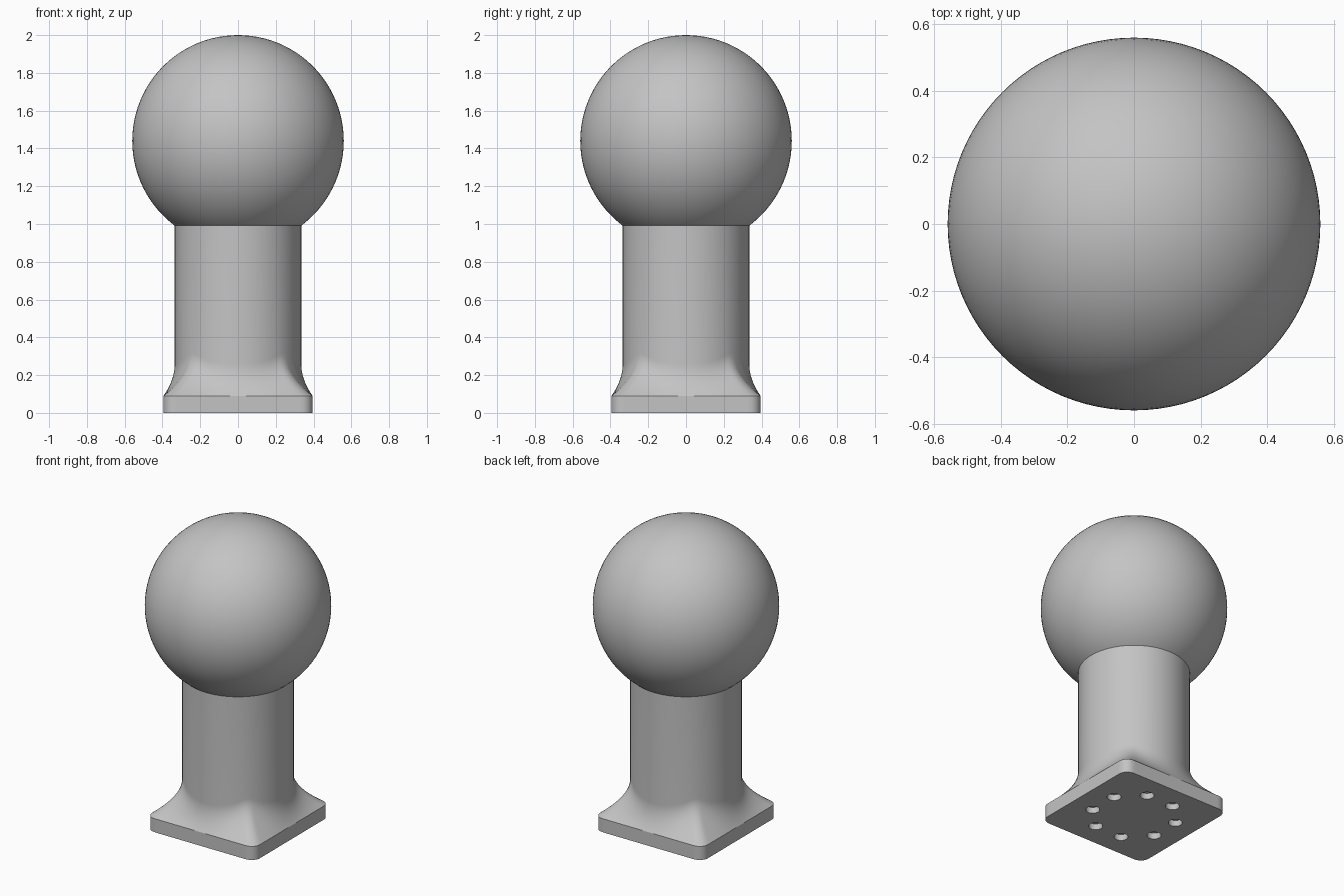
import bpy, bmesh
from math import sin, cos, pi, sqrt, tau

if "Cube" in bpy.data.objects:
    bpy.data.objects.remove(bpy.data.objects["Cube"])

SEG = 192
COLUMN_R, HALF, CORNER_R, PLATE_H = 0.335, 0.395, 0.06, 0.09
BALL_R, BALL_Z = 0.56, 1.44

grey = bpy.data.materials.new("plain grey")
grey.use_nodes = True
colour = (0.55, 0.55, 0.55, 1)
grey.diffuse_color = colour
grey.node_tree.nodes["Principled BSDF"].inputs["Base Color"].default_value = colour


def make_object(name, bm):
    bmesh.ops.recalc_face_normals(bm, faces=bm.faces)
    mesh = bpy.data.meshes.new(name)
    bm.to_mesh(mesh)
    bm.free()
    mesh.materials.append(grey)
    obj = bpy.data.objects.new(name, mesh)
    bpy.context.collection.objects.link(obj)
    return obj


def select_only(obj):
    bpy.ops.object.select_all(action='DESELECT')
    obj.select_set(True)
    bpy.context.view_layer.objects.active = obj


def plate_radius(a):
    """Distance from the axis to the rounded square's outline."""
    c, s = sorted((abs(cos(a)), abs(sin(a))), reverse=True)
    k = HALF - CORNER_R
    if HALF * s / c <= k:
        return HALF / c
    return k * (c + s) + sqrt(CORNER_R ** 2 - (k * (c - s)) ** 2)


# Pedestal: square plate flaring up into a round column
bm = bmesh.new()
angles = [tau * i / SEG for i in range(SEG)]


def ring(point):
    verts = []
    for a in angles:
        r, z = point(plate_radius(a))
        verts.append(bm.verts.new((r * cos(a), r * sin(a), z)))
    return verts


def flare(t):
    def point(edge):
        spread = edge - COLUMN_R
        height = 0.17 + 0.4 * (spread - 0.06)
        return COLUMN_R + spread * (1 - t) ** 2, PLATE_H + height * t
    return point


rings = [ring(lambda edge: (edge, 0))]
rings += [ring(flare(i / 14)) for i in range(15)]
rings.append(ring(lambda edge: (COLUMN_R, 1.1)))
for low, high in zip(rings, rings[1:]):
    for i in range(SEG):
        j = (i + 1) % SEG
        bm.faces.new((low[i], low[j], high[j], high[i]))
bm.faces.new(rings[0])
bm.faces.new(rings[-1])
pedestal = make_object("pedestal", bm)

# Ring of eight shallow round sockets in the underside
bm = bmesh.new()
for i in range(8):
    a = tau * (i + 0.5) / 8
    made = bmesh.ops.create_cone(bm, cap_ends=True, segments=32,
                                 radius1=0.042, radius2=0.042, depth=0.08)
    bmesh.ops.translate(bm, verts=made["verts"], vec=(0.26 * cos(a), 0.26 * sin(a), 0))
cutter = make_object("socket_cutter", bm)
cutter.hide_render = True
cut = pedestal.modifiers.new("sockets", 'BOOLEAN')
cut.operation = 'DIFFERENCE'
cut.solver = 'EXACT'
cut.object = cutter
select_only(pedestal)
bpy.ops.object.modifier_apply(modifier=cut.name)
bpy.data.objects.remove(cutter)
bpy.ops.object.shade_smooth_by_angle(angle=pi / 7)

# Ball resting on the column
bm = bmesh.new()
bmesh.ops.create_uvsphere(bm, u_segments=96, v_segments=48, radius=BALL_R)
ball = make_object("ball", bm)
ball.location.z = BALL_Z
select_only(ball)
bpy.ops.object.shade_smooth_by_angle()
